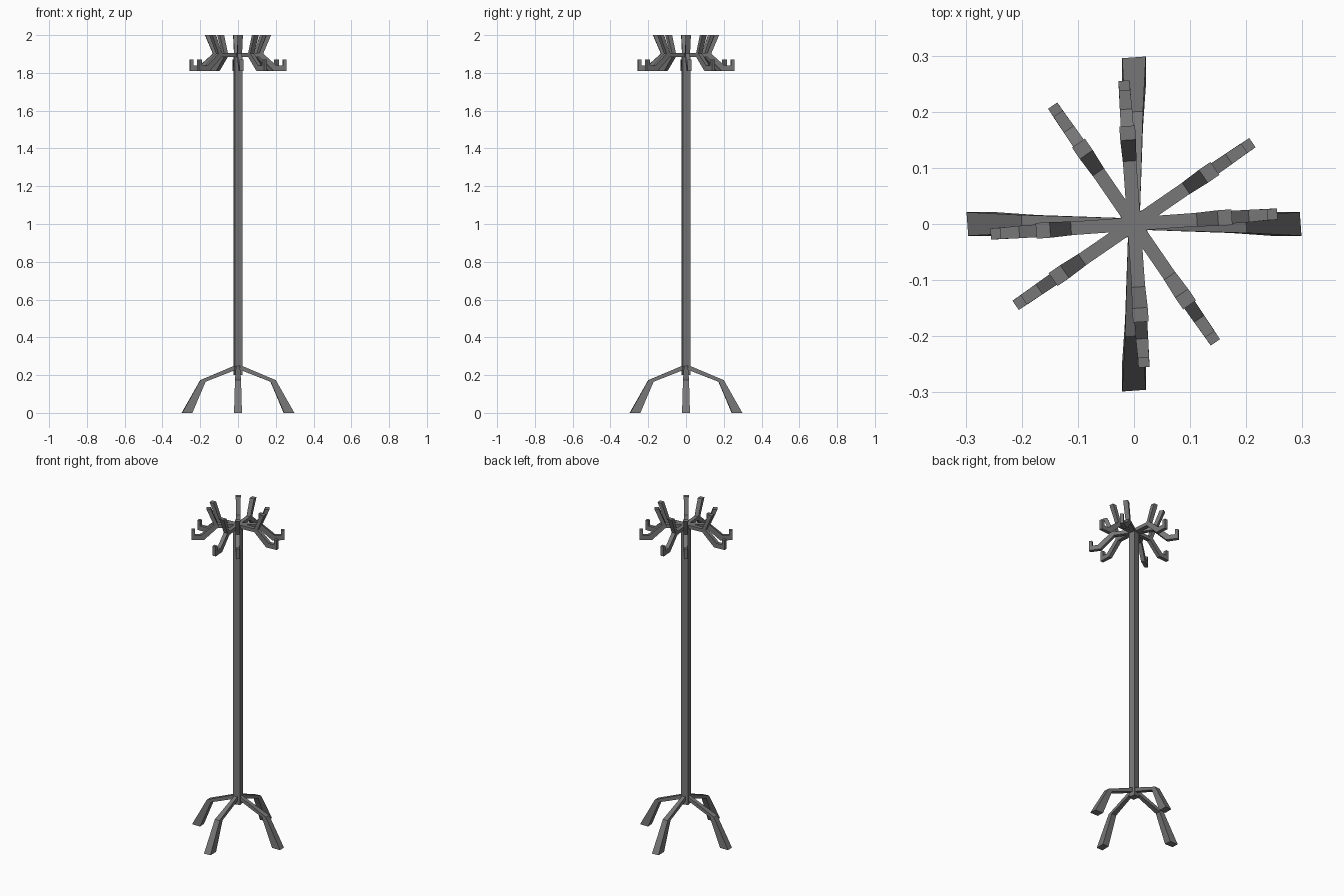
import bpy, bmesh, math
from mathutils import Vector

if "Cube" in bpy.data.objects:
    bpy.data.objects.remove(bpy.data.objects["Cube"])

dark = bpy.data.materials.new("dark_grey")
dark.diffuse_color = (0.185, 0.185, 0.185, 1)
dark.use_nodes = True
dark.node_tree.nodes["Principled BSDF"].inputs["Base Color"].default_value = dark.diffuse_color


def bar(name, sections, angle, twist=0.0):
    """Square bar along +x; each section is (upper r, z), (lower r, z), half width."""
    bm = bmesh.new()
    rings = []
    for i, ((r1, z1), (r2, z2), w) in enumerate(sections):
        t = math.tan(twist) * i / (len(sections) - 1)
        rings.append([bm.verts.new(Vector((r - t * y, y, z)))
                      for r, z, y in ((r1, z1, -w), (r1, z1, w), (r2, z2, w), (r2, z2, -w))])
    for a, b in zip(rings, rings[1:]):
        for k in range(4):
            n = (k + 1) % 4
            bm.faces.new((a[k], a[n], b[n], b[k]))
    bm.faces.new(rings[0])
    bm.faces.new(rings[-1])
    bmesh.ops.recalc_face_normals(bm, faces=bm.faces)
    me = bpy.data.meshes.new(name)
    bm.to_mesh(me)
    bm.free()
    me.materials.append(dark)
    ob = bpy.data.objects.new(name, me)
    ob.rotation_euler.z = angle
    bpy.context.collection.objects.link(ob)
    return ob


# Central square pole
bpy.ops.mesh.primitive_cylinder_add(vertices=4, radius=0.029, depth=1.7,
                                    location=(0, 0, 1.05),
                                    rotation=(0, 0, math.radians(45 + 12.5)))
pole = bpy.context.object
pole.name = "pole"
pole.data.materials.append(dark)

# Bent legs flaring towards the floor
leg = [((0.0, 0.258), (0.0, 0.232), 0.010),
       ((0.20, 0.173), (0.172, 0.165), 0.016),
       ((0.297, 0.0), (0.243, 0.0), 0.021)]

# Arm running from the centre, down and out into an upturned hook
hook = [((0.0, 1.906), (0.0, 1.885), 0.012),
        ((0.128, 1.906), (0.112, 1.885), 0.012),
        ((0.205, 1.838), (0.188, 1.810), 0.011),
        ((0.238, 1.838), (0.256, 1.810), 0.010),
        ((0.238, 1.870), (0.256, 1.870), 0.010)]

# Upper prong flaring upwards from the arm
prong = [((0.108, 1.895), (0.130, 1.895), 0.012),
         ((0.150, 2.0), (0.175, 2.0), 0.014)]

for i in range(4):
    quarter = i * math.pi / 2
    bar(f"leg_{i + 1}", leg, quarter, math.radians(4))
    for label, offset in (("straight", 4), ("diagonal", 34.5)):
        a = quarter + math.radians(offset)
        bar(f"{label}_hook_{i + 1}", hook, a)
        bar(f"{label}_prong_{i + 1}", prong, a)
